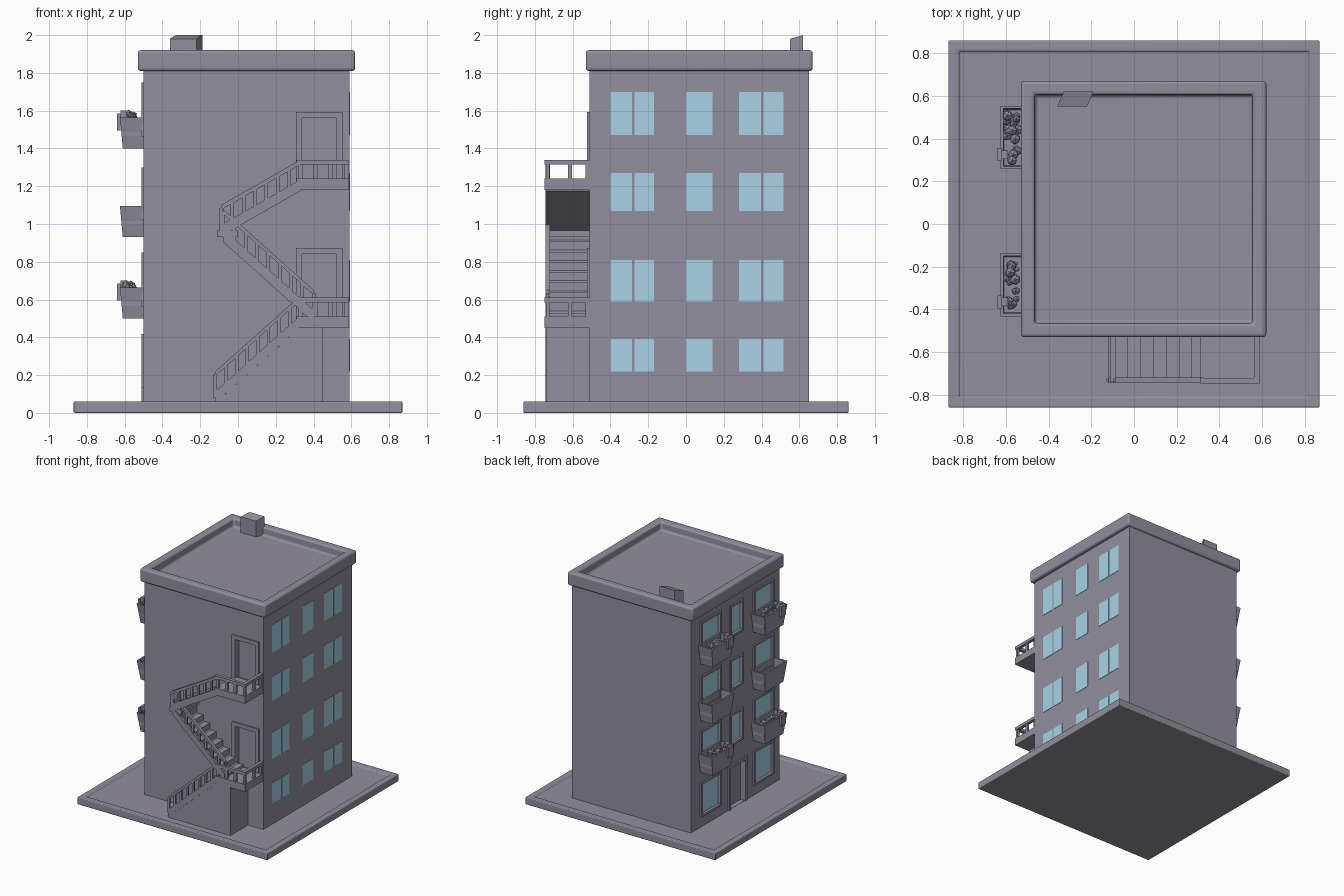
import bpy, bmesh, math, random
from mathutils import Vector, Matrix

if "Cube" in bpy.data.objects:
    bpy.data.objects.remove(bpy.data.objects["Cube"])

random.seed(4)


def material(name, rgb):
    m = bpy.data.materials.new(name)
    m.diffuse_color = (*rgb, 1)
    m.use_nodes = True
    m.node_tree.nodes["Principled BSDF"].inputs["Base Color"].default_value = m.diffuse_color
    return m


GREY = material("warm_grey", (0.29, 0.275, 0.345))
BLUE = material("glass_blue", (0.44, 0.73, 0.90))


def finish(name, bm, mat=GREY):
    bmesh.ops.recalc_face_normals(bm, faces=bm.faces)
    me = bpy.data.meshes.new(name)
    bm.to_mesh(me)
    bm.free()
    me.materials.append(mat)
    ob = bpy.data.objects.new(name, me)
    bpy.context.collection.objects.link(ob)
    return ob


def add_box(bm, lo, hi):
    lo, hi = Vector(lo), Vector(hi)
    m = Matrix.Translation((lo + hi) / 2) @ Matrix.Diagonal((*(hi - lo), 1))
    return bmesh.ops.create_cube(bm, size=1, matrix=m)["verts"]


def boxes(name, spans, mat=GREY):
    bm = bmesh.new()
    for lo, hi in spans:
        add_box(bm, lo, hi)
    return finish(name, bm, mat)


def add_prism(bm, pts, y0, y1):
    """Extrude an xz outline from y0 to y1."""
    f = bm.faces.new([bm.verts.new((x, y0, z)) for x, z in pts])
    new = bmesh.ops.extrude_face_region(bm, geom=[f])["geom"]
    vs = [g for g in new if isinstance(g, bmesh.types.BMVert)]
    bmesh.ops.translate(bm, verts=vs, vec=(0, y1 - y0, 0))


def tray(name, lo, hi, wall, depth, taper=0.0, bevel=0.0):
    """Box with a sunken top and an optional narrower bottom."""
    bm = bmesh.new()
    for v in add_box(bm, lo, hi):
        if v.co.z < (lo[2] + hi[2]) / 2 and taper:
            v.co.y += taper if v.co.y < (lo[1] + hi[1]) / 2 else -taper
            if v.co.x < (lo[0] + hi[0]) / 2:
                v.co.x += taper * 0.5
    bm.normal_update()
    top = max(bm.faces, key=lambda f: f.calc_center_median().z)
    bmesh.ops.inset_region(bm, faces=[top], thickness=wall)
    bmesh.ops.inset_region(bm, faces=[top], thickness=0.003)
    bmesh.ops.translate(bm, verts=top.verts, vec=(0, 0, -depth))
    ob = finish(name, bm)
    if bevel:
        b = ob.modifiers.new("soft_edges", "BEVEL")
        b.width, b.segments = bevel, 3
    return ob


# Ground slab, body, roof parapet and chimney
tray("ground_slab", (-0.87, -0.86, 0), (0.87, 0.86, 0.06), 0.07, 0.012, bevel=0.012)
body = boxes("building_body", [((-0.5, -0.51, 0.03), (0.59, 0.65, 1.83))])
tray("roof_parapet", (-0.53, -0.53, 1.81), (0.62, 0.67, 1.92), 0.09, 0.07, bevel=0.015)
bm = bmesh.new()
for v in add_box(bm, (-0.345, 0.55, 1.83), (-0.205, 0.62, 2.0)):
    v.co.x += (v.co.y - 0.585) * 0.45
    if v.co.z > 1.9 and v.co.y < 0.58:
        v.co.z -= 0.02
finish("chimney", bm)

# Window layout
ROWS = [(0.22, 0.39), (0.59, 0.81), (1.07, 1.27), (1.47, 1.70)]
PANES = [(-0.40, -0.287), (-0.273, -0.17), (0.0, 0.14), (0.28, 0.397), (0.41, 0.515)]

# Right side window panes, lying almost flush with the wall
boxes("right_windows", [((0.588, a, z0), (0.593, b, z1))
                        for z0, z1 in ROWS for a, b in PANES], BLUE)

# Left side openings: (y0, y1, z0, z1)
left = []
for i, (z0, z1) in enumerate([(0.15, 0.40), (0.58, 0.83), (1.04, 1.28), (1.48, 1.73)]):
    left += [(0.28, 0.51, z0, z1), (-0.41, -0.18, z0, z1)]
    if i:
        left.append((-0.01, 0.13, z0 + 0.01, z1 - 0.01))
boxes("left_windows", [((-0.49, a, c), (-0.485, b, d)) for a, b, c, d in left], BLUE)
LEFT_DOOR = (-0.05, 0.14, 0.05, 0.39)
FRONT_DOORS = [(0.34, 0.52, 0.50, 0.84), (0.34, 0.52, 1.23, 1.56)]

# Cut the window and door recesses
cut = [((-0.6, a, c), (-0.485, b, d)) for a, b, c, d in left]
cut.append(((-0.6, LEFT_DOOR[0], LEFT_DOOR[2]), (-0.465, LEFT_DOOR[1], LEFT_DOOR[3])))
cut += [((a, -0.6, c), (b, -0.475, d)) for a, b, c, d in FRONT_DOORS]
cutter = boxes("opening_cutter", cut)
cutter.hide_render = True
cutter.hide_viewport = True
cutter.display_type = "WIRE"
mod = body.modifiers.new("openings", "BOOLEAN")
mod.object, mod.operation, mod.solver = cutter, "DIFFERENCE", "EXACT"


# Raised frames: four bars round each opening (sill optional)
def frame(a, b, c, d, t, sill=True):
    bars = [(a - t, a, c, d), (b, b + t, c, d), (a - t, b + t, d, d + t)]
    return bars + ([(a - t, b + t, c - t, c)] if sill else [])


bars = [f for w in left for f in frame(*w, 0.018)] + frame(*LEFT_DOOR, 0.025, False)
boxes("left_frames", [((-0.512, a, c), (-0.495, b, d)) for a, b, c, d in bars])
bars = [f for w in FRONT_DOORS for f in frame(*w, 0.032, False)]
boxes("front_door_frames", [((a, -0.523, c), (b, -0.505, d)) for a, b, c, d in bars])


# Balconies on the left side, planted on the first and third level
def plants(name, yc, z):
    for part, count, mat in (("leaves", 16, GREY), ("flowers", 3, BLUE)):
        bm = bmesh.new()
        for _ in range(count):
            r = random.uniform(0.016, 0.028) if mat == GREY else 0.012
            p = (random.uniform(-0.6, -0.545), yc + random.uniform(-0.11, 0.11),
                 z + random.uniform(-0.03, 0.015))
            bmesh.ops.create_icosphere(bm, subdivisions=1, radius=r,
                                       matrix=Matrix.Translation(p))
        if mat == GREY:  # leaf hanging over the edge
            add_box(bm, (-0.64, yc - 0.11, z - 0.07), (-0.622, yc - 0.05, z + 0.02))
            add_box(bm, (-0.622, yc - 0.10, z), (-0.59, yc - 0.06, z + 0.035))
        finish(name + "_" + part, bm, mat)


for level, z in enumerate((0.5, 0.93, 1.4)):
    for side, yc in (("back", 0.405), ("front", -0.285)):
        name = f"{side}_balcony_{level + 1}"
        tray(name, (-0.625, yc - 0.148, z), (-0.495, yc + 0.148, z + 0.165),
             0.018, 0.10, taper=0.03)
        if level != 1:
            plants(name, yc, z + 0.165)

# Outside stairs: stepped flights, sloped rails and balusters
OUT, WALL = -0.74, -0.5


def flight(name, x0, z0, x1, z1, n, solid=False):
    dx, dz = (x1 - x0) / n, (z1 - z0) / n
    pts = []
    for i in range(n):
        pts += [(x0 + dx * i, z0 + dz * i), (x0 + dx * (i + 1), z0 + dz * i)]
    pts.append((x1, z1))
    if solid:
        pts += [(0.45, z1), (0.45, 0.04), (x0, 0.04)]
    else:
        pts += [(x1, z1 - 0.045), (x0, z0 - 0.045)]
    bm = bmesh.new()
    add_prism(bm, pts, OUT, WALL)
    # outer stringer
    add_prism(bm, [(x0, z0 - 0.045), (x0, z0 + 0.015), (x1, z1 + 0.015), (x1, z1 - 0.045)],
              OUT - 0.005, OUT + 0.015)
    finish(name, bm)
    bm = bmesh.new()
    add_prism(bm, [(x0, z0 + 0.095), (x1, z1 + 0.095), (x1, z1 + 0.12), (x0, z0 + 0.12)],
              OUT - 0.005, OUT + 0.02)
    for i in range(n + 1):
        x, z = x0 + dx * i, z0 + dz * i
        add_box(bm, (x - 0.009, OUT, z - 0.02), (x + 0.009, OUT + 0.016, z + 0.105))
    finish(name + "_rail", bm)


flight("lower_flight", -0.12, 0.10, 0.33, 0.50, 8, True)
flight("middle_flight", 0.40, 0.53, -0.08, 0.96, 8)
flight("upper_flight", -0.09, 0.98, 0.33, 1.22, 7)
boxes("turn_landing", [((-0.11, OUT, 0.93), (0.0, WALL, 0.965))])

# Landings with rails on the front and the right end
for name, z in (("lower_landing", 0.45), ("upper_landing", 1.18)):
    boxes(name, [((0.31, OUT - 0.008, z), (0.588, WALL, z + 0.06))])
    top = z + 0.16
    rail = [((0.31, OUT - 0.008, top - 0.025), (0.588, OUT + 0.018, top)),
            ((0.562, OUT, top - 0.025), (0.588, WALL, top))]
    rail += [((x - 0.011, OUT, z + 0.05), (x + 0.011, OUT + 0.018, top - 0.01))
             for x in (0.33, 0.41, 0.49, 0.573)]
    rail += [((0.565, y - 0.011, z + 0.05), (0.583, y + 0.011, top - 0.01))
             for y in (-0.615, -0.52)]
    boxes(name + "_rail", rail)

# Smooth shading with sharp edges kept
for ob in bpy.context.collection.objects:
    ob.select_set(ob.type == "MESH" and not ob.hide_render)
bpy.context.view_layer.objects.active = body
bpy.ops.object.shade_smooth_by_angle(angle=math.radians(35))
